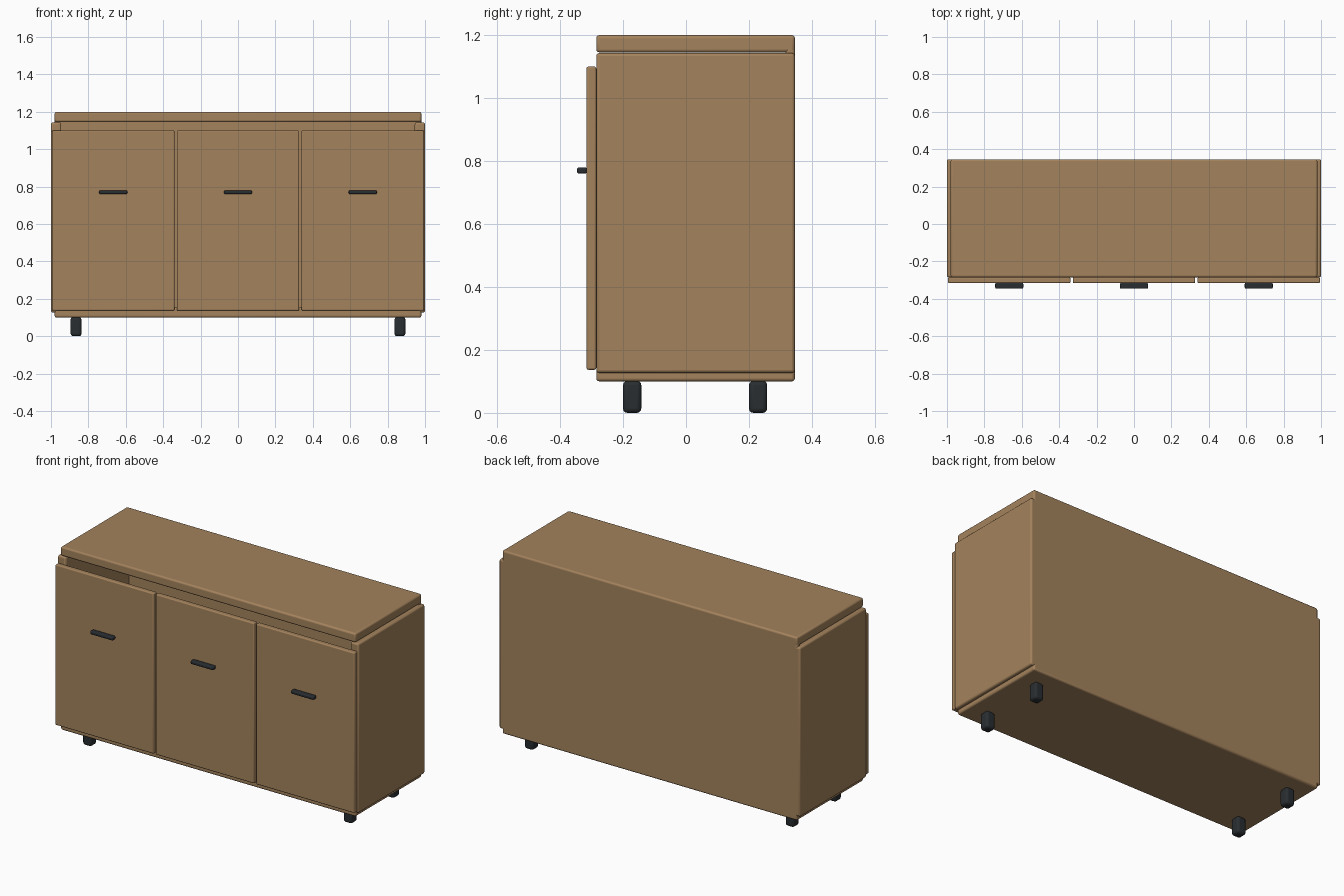
import bpy, math

if "Cube" in bpy.data.objects:
    bpy.data.objects.remove(bpy.data.objects["Cube"])


def material(name, rgb):
    m = bpy.data.materials.new(name)
    m.diffuse_color = (*rgb, 1)
    m.use_nodes = True
    m.node_tree.nodes["Principled BSDF"].inputs["Base Color"].default_value = m.diffuse_color
    return m


WOOD = material("wood", (0.37, 0.225, 0.108))
DARK = material("dark_metal", (0.022, 0.027, 0.03))


def panel(name, x, y, z, mat=WOOD, bevel=0.01):
    """Rounded box from (min, max) ranges along each axis."""
    ranges = (x, y, z)
    bpy.ops.mesh.primitive_cube_add(size=1, location=[(a + b) / 2 for a, b in ranges])
    ob = bpy.context.object
    ob.name = name
    ob.scale = [b - a for a, b in ranges]
    bpy.ops.object.transform_apply(location=False, rotation=False, scale=True)
    ob.data.materials.append(mat)
    mod = ob.modifiers.new("rounded_edges", 'BEVEL')
    mod.width = bevel
    mod.segments = 3
    bpy.ops.object.shade_smooth_by_angle(angle=math.radians(35))
    return ob


FRONT, BACK = -0.285, 0.346

# carcass
panel("top_panel", (-0.98, 0.98), (FRONT, BACK), (1.145, 1.20))
panel("bottom_panel", (-0.98, 0.98), (FRONT, BACK), (0.10, 0.155))
panel("back_panel", (-0.98, 0.98), (0.316, BACK), (0.10, 1.20))
panel("left_side", (-1.0, -0.945), (FRONT, BACK), (0.127, 1.143))
panel("right_side", (0.945, 1.0), (FRONT, BACK), (0.127, 1.143))

# three doors, each with a bar handle
for label, cx in (("left", -0.667), ("middle", 0.0), ("right", 0.667)):
    panel(label + "_door", (cx - 0.327, cx + 0.327), (-0.316, FRONT), (0.137, 1.10), bevel=0.006)
    panel(label + "_handle", (cx - 0.075, cx + 0.075), (-0.346, -0.315), (0.76, 0.78), DARK, 0.006)

# legs
for side, cx in (("left", -0.866), ("right", 0.866)):
    for end, cy in (("front", -0.171), ("back", 0.229)):
        panel(f"{end}_{side}_leg", (cx - 0.029, cx + 0.029), (cy - 0.029, cy + 0.029),
              (0.0, 0.102), DARK, 0.014)
